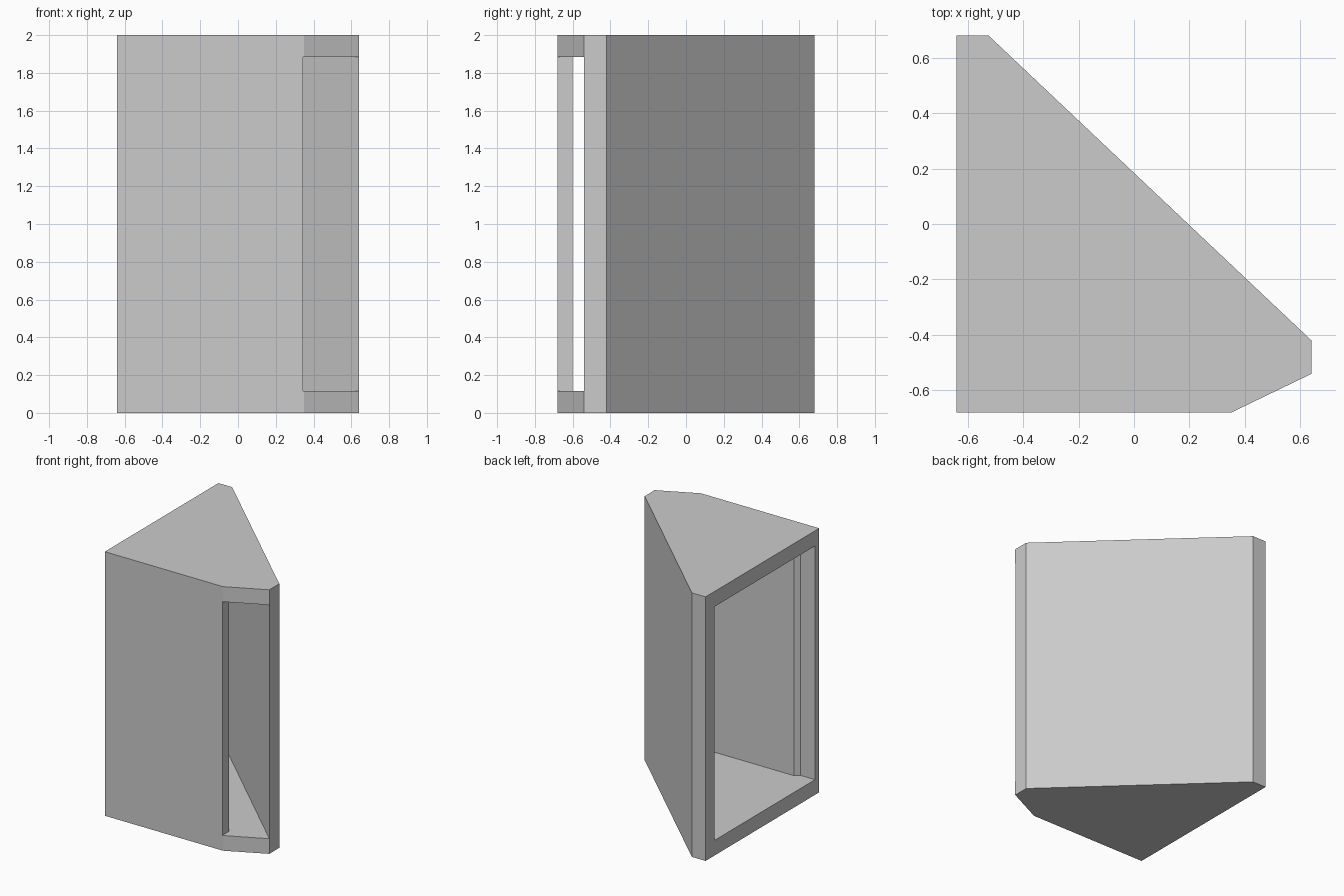
import bpy
import bmesh

if "Cube" in bpy.data.objects:
    bpy.data.objects.remove(bpy.data.objects["Cube"], do_unlink=True)

HEIGHT = 2.0
PLATE = 0.115  # thickness of floor and ceiling

grey = bpy.data.materials.new("plain grey")
grey.use_nodes = True
colour = (0.6, 0.6, 0.6, 1)
grey.diffuse_color = colour
grey.node_tree.nodes["Principled BSDF"].inputs["Base Color"].default_value = colour


def prism(name, outline, bottom, top):
    """Extrude a plan outline from bottom to top."""
    bm = bmesh.new()
    base = bm.faces.new([bm.verts.new((x, y, bottom)) for x, y in outline])
    side = bmesh.ops.extrude_face_region(bm, geom=[base])["geom"]
    for v in side:
        if isinstance(v, bmesh.types.BMVert):
            v.co.z = top
    bmesh.ops.recalc_face_normals(bm, faces=bm.faces)
    mesh = bpy.data.meshes.new(name)
    bm.to_mesh(mesh)
    bm.free()
    mesh.materials.append(grey)
    obj = bpy.data.objects.new(name, mesh)
    bpy.context.collection.objects.link(obj)
    return obj


# Outer wedge with clipped corners
shell = prism("wedge_shell", [
    (-0.64, 0.68), (-0.64, -0.68), (0.35, -0.68),
    (0.64, -0.54), (0.64, -0.42), (-0.525, 0.68)], 0, HEIGHT)

# Hollow: open on the broad side, with a rebated edge, and at the front slot
hollow = prism("hollow_cutter", [
    (-0.8, 0.57), (-0.8, -0.63), (-0.52, -0.63), (-0.485, -0.6),
    (0.345, -0.6), (0.345, -0.9), (0.84, -0.9), (0.84, -0.729),
    (-0.53, 0.57)], PLATE, HEIGHT - PLATE)
hollow.hide_render = True

cut = shell.modifiers.new("hollow", "BOOLEAN")
cut.operation = "DIFFERENCE"
cut.solver = "EXACT"
cut.object = hollow

# Apply the cut and drop the cutter
bpy.context.view_layer.objects.active = shell
shell.select_set(True)
bpy.ops.object.modifier_apply(modifier=cut.name)
bpy.data.objects.remove(hollow, do_unlink=True)
